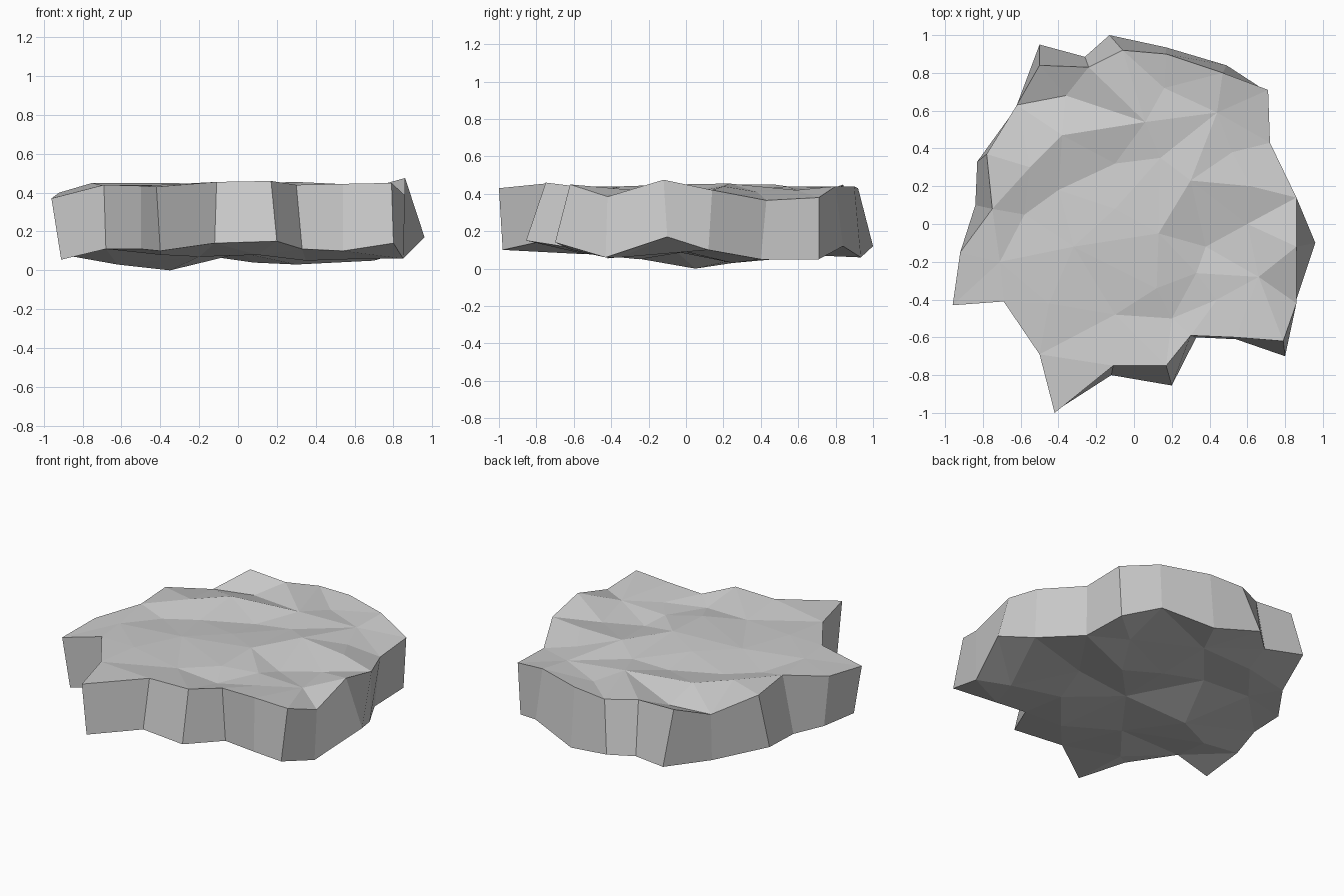
import bpy, bmesh
from mathutils import Vector
from mathutils.geometry import delaunay_2d_cdt

# Jagged outline of the upper edge, clockwise from the back
top_rim = [
    (-.06, .92, .43), (.17, .90, .44), (.47, .80, .44), (.71, .71, .38),
    (.72, .43, .365), (.86, .14, .42), (.86, -.12, .475), (.86, -.42, .385),
    (.79, -.62, .45), (.54, -.60, .445), (.30, -.59, .44), (.17, -.75, .46),
    (-.11, -.75, .455), (-.42, -1.0, .43), (-.50, -.69, .435), (-.69, -.41, .44),
    (-.96, -.43, .37), (-.92, -.15, .40), (-.75, .08, .45), (-.78, .37, .44),
    (-.62, .63, .37), (-.50, .84, .45), (-.24, .83, .44)]

# Matching outline of the lower edge
bottom_rim = [
    (-.13, 1.0, .12), (.17, .935, .06), (.49, .84, .12), (.69, .71, .05),
    (.70, .40, .05), (.86, .12, .10), (.96, -.10, .17), (.85, -.43, .06),
    (.80, -.70, .14), (.54, -.61, .10), (.33, -.60, .11), (.20, -.855, .15),
    (-.12, -.80, .14), (-.40, -.98, .10), (-.50, -.68, .11), (-.68, -.41, .11),
    (-.91, -.42, .055), (-.90, -.13, .08), (-.84, .10, .10), (-.83, .33, .10),
    (-.62, .62, .07), (-.50, .95, .12), (-.26, .885, .10)]

# Bumps and hollows inside each face
top_bumps = [
    (-.36, .68, .38), (-.38, .47, .45), (-.55, .30, .45), (-.40, .18, .40),
    (-.10, .32, .40), (.14, .35, .42), (.06, .54, .44), (.16, .72, .41),
    (.44, .59, .42), (.52, .38, .41), (.30, .23, .455), (.62, .20, .44),
    (.60, .00, .40), (.38, -.12, .39), (.13, -.05, .45), (-.10, .08, .43),
    (-.32, -.12, .43), (.33, -.26, .42), (.12, -.34, .44), (-.10, -.48, .42),
    (.20, -.50, .41), (.44, -.40, .42), (.66, -.28, .42), (-.45, -.42, .44),
    (-.71, -.20, .44), (-.58, .05, .41)]
bottom_bumps = [
    (-.35, .05, .00), (-.62, -.10, .03), (-.20, -.35, .07), (-.40, -.60, .08),
    (.10, -.55, .08), (.02, -.05, .09), (.30, .25, .03), (.08, .36, .04),
    (.35, -.25, .05), (.65, -.35, .06), (.42, .00, .09), (.45, .50, .07),
    (.05, .70, .07), (-.20, .40, .08), (-.50, .45, .06), (-.30, .70, .06)]


def add_cap(bm, rim, bumps):
    """Triangulate a rim and its bumps; return the rim vertices."""
    points = rim + bumps
    n = len(rim)
    loop = [(i, (i + 1) % n) for i in range(n)]
    result = delaunay_2d_cdt([Vector(p[:2]) for p in points], loop, [], 1, 1e-5)
    source = [ids[0] for ids in result[3]]
    verts = [bm.verts.new(p) for p in points]
    for face in result[2]:
        bm.faces.new([verts[source[i]] for i in face])
    return verts[:n]


# Stone slab: two uneven caps joined by steep walls
bm = bmesh.new()
upper = add_cap(bm, top_rim, top_bumps)
lower = add_cap(bm, bottom_rim, bottom_bumps)
for i in range(len(upper)):
    j = (i + 1) % len(upper)
    bm.faces.new((upper[i], upper[j], lower[j], lower[i]))
bmesh.ops.recalc_face_normals(bm, faces=bm.faces)
mesh = bpy.data.meshes.new("rock_slab")
bm.to_mesh(mesh)
bm.free()
bpy.context.collection.objects.link(bpy.data.objects.new("rock_slab", mesh))
